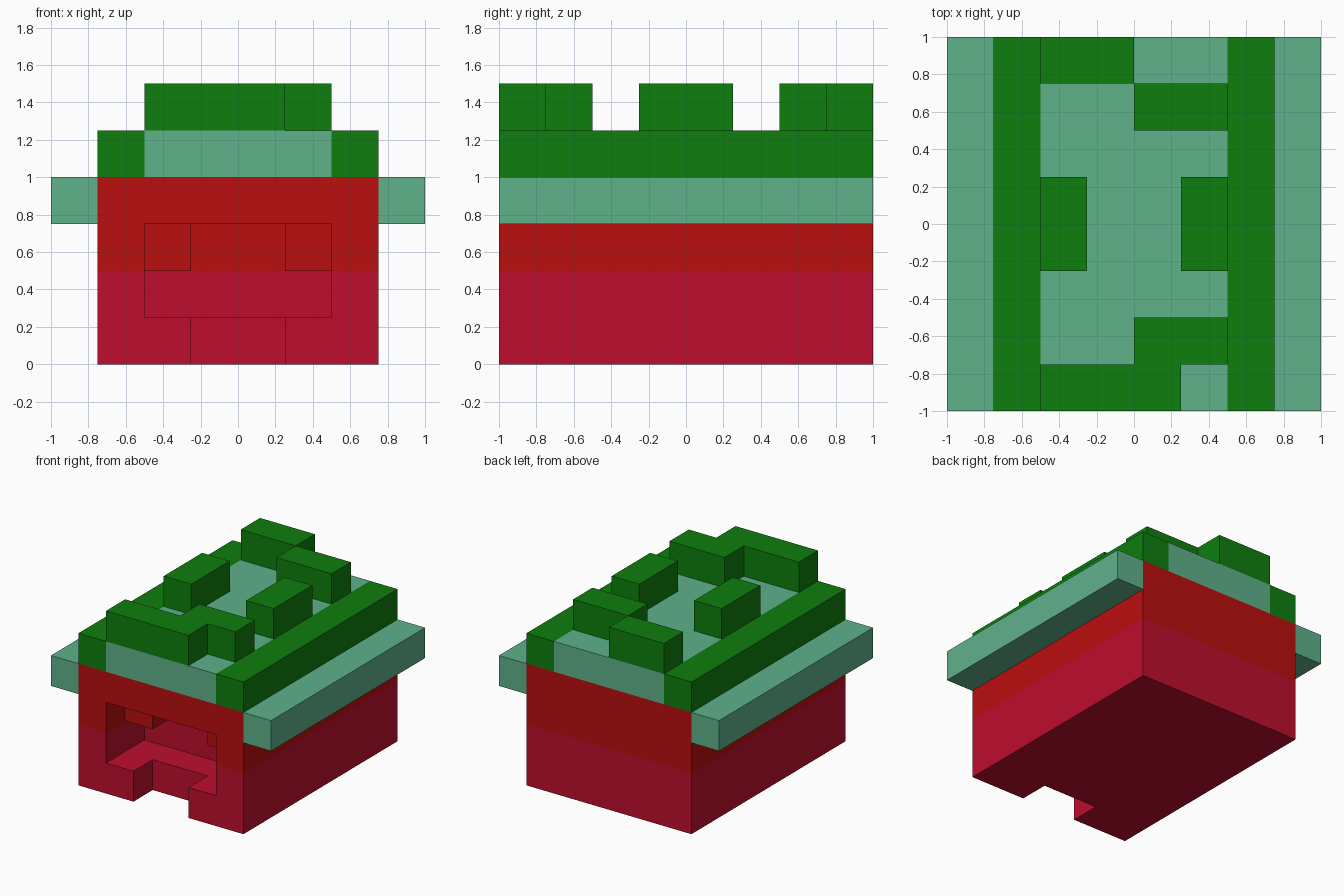
import bpy
import bmesh

cube = bpy.data.objects.get("Cube")
if cube:
    bpy.data.objects.remove(cube, do_unlink=True)


def material(name, r, g, b):
    m = bpy.data.materials.new(name)
    m.use_nodes = True
    m.diffuse_color = (r, g, b, 1)
    m.node_tree.nodes["Principled BSDF"].inputs["Base Color"].default_value = (r, g, b, 1)
    return m


CRIMSON = material("crimson", 0.515, 0.0044, 0.027)
RED = material("red", 0.491, 0.0044, 0.0044)
TEAL = material("teal", 0.115, 0.445, 0.258)
GREEN = material("green", 0.0044, 0.209, 0.0044)


def prism(name, outline, z0, z1, *mats):
    """Extrude an outline seen from above between two heights."""
    bm = bmesh.new()
    base = bm.faces.new([bm.verts.new((x, y, z0)) for x, y in outline])
    top = bmesh.ops.extrude_face_region(bm, geom=[base], use_keep_orig=True)["geom"]
    for v in top:
        if isinstance(v, bmesh.types.BMVert):
            v.co.z = z1
    bmesh.ops.recalc_face_normals(bm, faces=bm.faces)
    mesh = bpy.data.meshes.new(name)
    bm.to_mesh(mesh)
    bm.free()
    for m in mats:
        mesh.materials.append(m)
    obj = bpy.data.objects.new(name, mesh)
    bpy.context.scene.collection.objects.link(obj)
    return obj


def box(name, x, y, z, *mats):
    outline = [(x[0], y[0]), (x[1], y[0]), (x[1], y[1]), (x[0], y[1])]
    return prism(name, outline, z[0], z[1], *mats)


# Body with the mouth recess and the lower notch cut out of the front
body = box("body", (-0.75, 0.75), (-1, 1), (0, 1), CRIMSON, RED)
cutters = [
    box("mouth_cutter", (-0.5, 0.5), (-1.1, -0.5), (0.25, 0.75)),
    box("notch_cutter", (-0.25, 0.25), (-1.1, -0.75), (-0.1, 0.3)),
]
for c in cutters:
    c.hide_render = True
    mod = body.modifiers.new(c.name, "BOOLEAN")
    mod.operation = "DIFFERENCE"
    mod.solver = "EXACT"
    mod.object = c
bpy.context.view_layer.update()
carved = body.evaluated_get(bpy.context.evaluated_depsgraph_get())
bm = bmesh.new()
bm.from_mesh(carved.to_mesh())
carved.to_mesh_clear()
body.modifiers.clear()
for c in cutters:
    bpy.data.objects.remove(c, do_unlink=True)

# Split the body at half height: crimson below, red above
bmesh.ops.triangulate(bm, faces=bm.faces[:])
bmesh.ops.bisect_plane(bm, geom=bm.verts[:] + bm.edges[:] + bm.faces[:],
                       plane_co=(0, 0, 0.5), plane_no=(0, 0, 1))
for f in bm.faces:
    f.material_index = int(f.calc_center_median().z > 0.5)
bmesh.ops.dissolve_limit(bm, angle_limit=0.01, verts=bm.verts[:],
                         edges=bm.edges[:], delimit={"MATERIAL"})
bm.to_mesh(body.data)
bm.free()

# Mirrored pairs: mouth corners, eaves, roof rails and middle roof blocks
for side, s in (("left", 1), ("right", -1)):
    def pair(name, inner, outer, y, z, mat):
        box(side + "_" + name, sorted((s * inner, s * outer)), y, z, mat)

    pair("mouth_corner", 0.25, 0.5, (-0.75, -0.5), (0.5, 0.75), RED)
    pair("eave", 0.75, 1, (-1, 1), (0.75, 1), TEAL)
    pair("roof_rail", 0.5, 0.75, (-1, 1), (1, 1.25), GREEN)
    pair("middle_block", 0.25, 0.5, (-0.25, 0.25), (1.25, 1.5), GREEN)

# Roof deck between the rails
box("roof_deck", (-0.5, 0.5), (-1, 1), (1, 1.25), TEAL)

# Stepped block at the front and staggered blocks at the back
prism("front_block", [(-0.5, -1), (0.25, -1), (0.25, -0.75), (0.5, -0.75),
                      (0.5, -0.5), (0, -0.5), (0, -0.75), (-0.5, -0.75)],
      1.25, 1.5, GREEN)
box("back_right_block", (-0.5, 0), (0.75, 1), (1.25, 1.5), GREEN)
box("back_left_block", (0, 0.5), (0.5, 0.75), (1.25, 1.5), GREEN)
